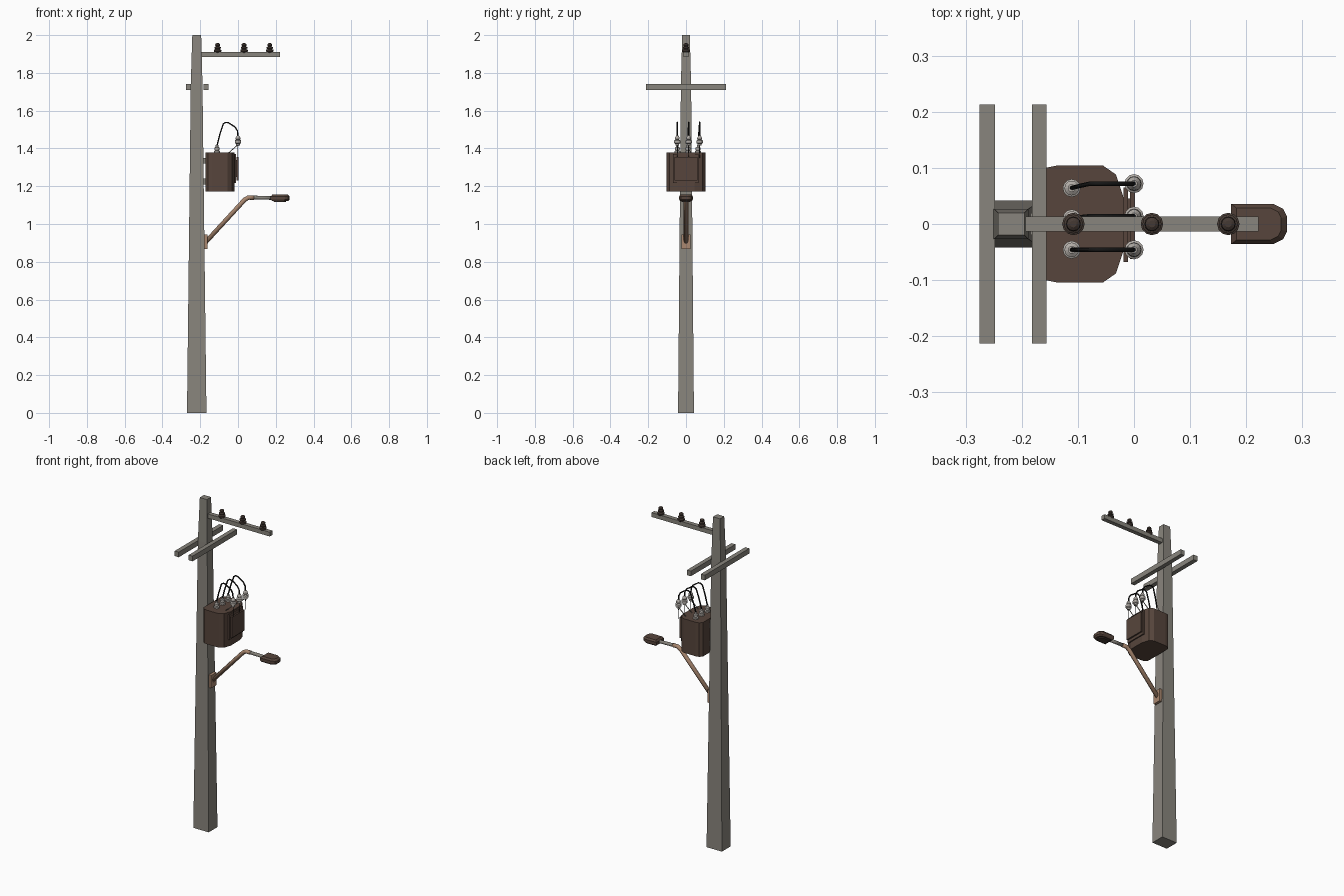
import bpy, bmesh, math
from mathutils import Vector

if "Cube" in bpy.data.objects:
    bpy.data.objects.remove(bpy.data.objects["Cube"])


def mat(name, r, g, b):
    m = bpy.data.materials.new(name)
    m.diffuse_color = (r, g, b, 1)
    m.use_nodes = True
    m.node_tree.nodes["Principled BSDF"].inputs["Base Color"].default_value = m.diffuse_color
    return m


GREY = mat("weathered grey", 0.25, 0.235, 0.205)
BROWN = mat("rust brown", 0.095, 0.06, 0.045)
DARK = mat("dark brown glaze", 0.06, 0.042, 0.034)
TAN = mat("tan rust", 0.40, 0.245, 0.16)
PALE = mat("pale ceramic", 0.45, 0.42, 0.39)
BLACK = mat("black cable", 0.008, 0.008, 0.008)


def finish(bm, name, material, smooth=False):
    bmesh.ops.recalc_face_normals(bm, faces=bm.faces)
    me = bpy.data.meshes.new(name)
    bm.to_mesh(me)
    bm.free()
    me.materials.append(material)
    for p in me.polygons:
        p.use_smooth = smooth
    ob = bpy.data.objects.new(name, me)
    bpy.context.scene.collection.objects.link(ob)
    return ob


def loft(name, rings, material, smooth=False):
    """Closed skin through rings of equal point count, capped at both ends."""
    bm = bmesh.new()
    vs = [[bm.verts.new(p) for p in ring] for ring in rings]
    n = len(vs[0])
    for a, b in zip(vs, vs[1:]):
        for i in range(n):
            j = (i + 1) % n
            bm.faces.new((a[i], a[j], b[j], b[i]))
    bm.faces.new(vs[0][::-1])
    bm.faces.new(vs[-1])
    return finish(bm, name, material, smooth)


def rect(x0, x1, y0, y1, z):
    return [(x0, y0, z), (x1, y0, z), (x1, y1, z), (x0, y1, z)]


def box(name, x0, x1, y0, y1, z0, z1, material):
    return loft(name, [rect(x0, x1, y0, y1, z0), rect(x0, x1, y0, y1, z1)], material)


def lathe(name, x, y, profile, material, n=12):
    rings = [[(x + r * math.cos(2 * math.pi * i / n), y + r * math.sin(2 * math.pi * i / n), z)
              for i in range(n)] for r, z in profile]
    return loft(name, rings, material)


def tube(name, pts, r, material, n=8):
    """Round tube along a path lying in an upright plane, with mitred bends."""
    pts = [Vector(p) for p in pts]
    rings = []
    for i, p in enumerate(pts):
        d0 = (p - pts[max(i - 1, 0)]).normalized()
        d1 = (pts[min(i + 1, len(pts) - 1)] - p).normalized()
        t = (d0 + d1).normalized()
        side = Vector((0, 1, 0))
        side = (side - t * side.dot(t)).normalized()
        up = t.cross(side)
        rings.append([p + side * r * math.cos(2 * math.pi * k / n) + up * r * math.sin(2 * math.pi * k / n)
                      for k in range(n)])
    return loft(name, rings, material, True)


def mirror_y(half, z):
    return [(x, -y, z) for x, y in half] + [(x, y, z) for x, y in reversed(half)]


# Tapered square pole
loft("pole", [rect(-0.27, -0.167, -0.042, 0.042, 0),
              rect(-0.25, -0.188, -0.027, 0.027, 1.74),
              rect(-0.242, -0.195, -0.02, 0.02, 2.0)], GREY)

# Top arm with pin insulators
box("top_arm", -0.2, 0.222, -0.013, 0.013, 1.885, 1.911, GREY)
for i, x in enumerate((-0.108, 0.032, 0.168)):
    lathe(f"arm_insulator_{i + 1}", x, 0,
          [(0.012, 1.905), (0.020, 1.914), (0.020, 1.922), (0.011, 1.926), (0.017, 1.930),
           (0.017, 1.936), (0.009, 1.940), (0.013, 1.945), (0.012, 1.953), (0.006, 1.957)], DARK)

# Pair of crossarms either side of the pole
box("crossarm_left", -0.275, -0.248, -0.213, 0.213, 1.71, 1.741, GREY)
box("crossarm_right", -0.182, -0.156, -0.213, 0.213, 1.71, 1.741, GREY)

# Transformer tank
half = [(-0.172, 0.085), (-0.158, 0.100), (-0.138, 0.104), (-0.055, 0.104), (-0.032, 0.088), (-0.018, 0.045)]
loft("transformer_tank", [mirror_y(half, 1.172), mirror_y(half, 1.378)], BROWN)
for z in (1.21, 1.32):
    box("tank_bracket", -0.2, -0.168, -0.02, 0.02, z, z + 0.03, GREY)

# Radiator panels on the tank
box("radiator_core", -0.025, -0.003, -0.045, 0.045, 1.25, 1.34, BROWN)
box("radiator_inner_panel", -0.019, -0.011, -0.068, 0.065, 1.217, 1.37, BROWN)
box("radiator_outer_panel", -0.007, 0.002, -0.062, 0.06, 1.23, 1.355, BROWN)

# Bushings, arresters, support rods and looping cables
for i, (y0, y1) in enumerate(((-0.046, -0.046), (0.01, 0.014), (0.064, 0.072))):
    lathe(f"tank_bushing_{i + 1}", -0.111, y0,
          [(0.016, 1.374), (0.016, 1.386), (0.010, 1.389), (0.013, 1.394), (0.013, 1.404),
           (0.007, 1.408), (0.007, 1.418)], PALE)
    lathe(f"arrester_{i + 1}", 0.0, y1,
          [(0.010, 1.415), (0.010, 1.424), (0.017, 1.428), (0.017, 1.442), (0.010, 1.446),
           (0.013, 1.450), (0.012, 1.458), (0.006, 1.468)], PALE)
    tube(f"arrester_rod_{i + 1}", [(-0.055, y1, 1.372), (0.0, y1, 1.42)], 0.0025, GREY, 6)
    tube(f"ground_wire_{i + 1}", [(0.0, y1, 1.42), (-0.001, y1, 1.35)], 0.0015, BLACK, 5)
    ym = y1 if i else y0
    tube(f"cable_{i + 1}", [(-0.112, y0, 1.412), (-0.096, (y0 + ym) / 2, 1.475), (-0.078, ym, 1.53),
                            (-0.066, ym, 1.538), (-0.050, ym, 1.536), (-0.015, y1, 1.513),
                            (-0.003, y1, 1.493), (0.0, y1, 1.462)], 0.004, BLACK, 6)

# Street lamp: wall plate, sloping arm, level arm
box("lamp_plate", -0.19, -0.162, -0.025, 0.025, 0.868, 0.945, TAN)
tube("lamp_arm", [(-0.17, 0, 0.905), (0.035, 0, 1.128), (0.055, 0, 1.14), (0.085, 0, 1.14)], 0.012, TAN)
tube("lamp_spigot", [(0.08, 0, 1.14), (0.185, 0, 1.138)], 0.010, GREY)


# Lamp head, chamfered toward the nose
def head(s, z):
    h = [(0.173, 0.036), (0.248, 0.036), (0.266, 0.027), (0.273, 0.013)]
    return mirror_y([(0.22 + (x - 0.22) * s, y * s) for x, y in h], z)


loft("lamp_head", [head(0.85, 1.122), head(1, 1.130), head(1, 1.146), head(0.8, 1.156)], BROWN)
loft("lamp_lens", [head(0.62, 1.117), head(0.68, 1.123)], DARK)
